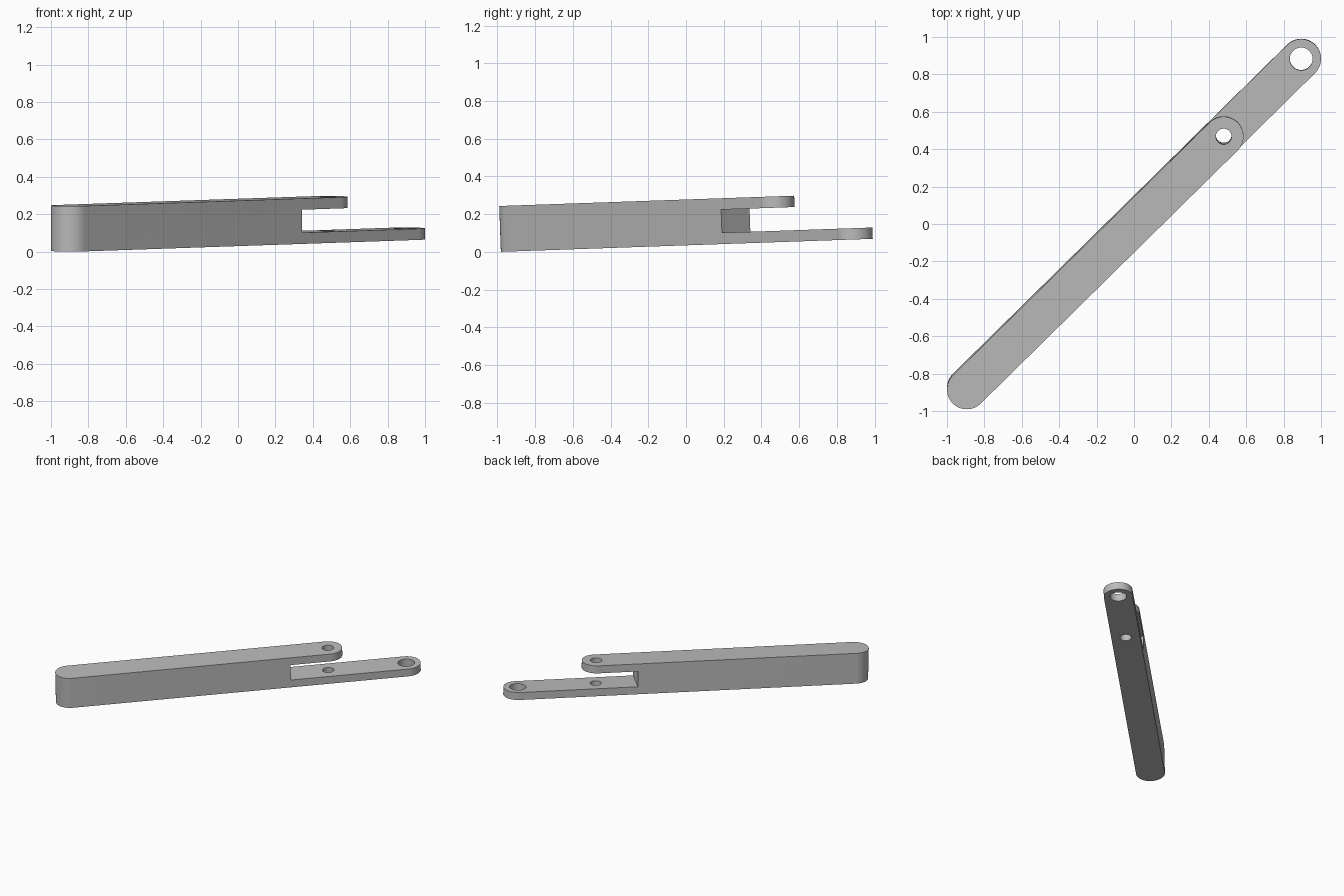
import bpy
import bmesh
from math import pi, cos, sin, radians
from mathutils import Matrix, Vector

cube = bpy.data.objects.get("Cube")
if cube:
    bpy.data.objects.remove(cube, do_unlink=True)

# Main dimensions, measured along the bar from its rear rounding centre
RADIUS = 0.106
HEIGHT = 0.243
PLATE = 0.06
LENGTH = 2.51
LUG = 1.928
WALL = 1.631

grey = bpy.data.materials.new("plain grey")
grey.use_nodes = True
grey.diffuse_color = (0.5, 0.5, 0.5, 1)
bsdf = next(n for n in grey.node_tree.nodes if n.type == "BSDF_PRINCIPLED")
bsdf.inputs["Base Color"].default_value = grey.diffuse_color


def arc(cx, r, start, end, steps):
    angles = [start + (end - start) * i / steps for i in range(steps + 1)]
    return [(cx + r * cos(a), r * sin(a)) for a in angles]


def prism(name, outline, z0, z1):
    """Extrude a closed outline between two heights."""
    bm = bmesh.new()
    face = bm.faces.new([bm.verts.new((x, y, z0)) for x, y in outline])
    top = bmesh.ops.extrude_face_region(bm, geom=[face])["geom"]
    moved = [v for v in top if isinstance(v, bmesh.types.BMVert)]
    bmesh.ops.translate(bm, verts=moved, vec=(0, 0, z1 - z0))
    bmesh.ops.recalc_face_normals(bm, faces=bm.faces)
    mesh = bpy.data.meshes.new(name)
    bm.to_mesh(mesh)
    bm.free()
    mesh.materials.append(grey)
    obj = bpy.data.objects.new(name, mesh)
    bpy.context.collection.objects.link(obj)
    return obj


def hole(name, x, r):
    return prism(name, arc(x, r, 0, 2 * pi, 48)[:-1], -0.1, HEIGHT + 0.1)


# Long bar with both ends rounded
bar = prism("forked_link_bar",
            arc(LENGTH, RADIUS, -pi / 2, pi / 2, 32) + arc(0, RADIUS, pi / 2, 3 * pi / 2, 32),
            0, HEIGHT)

# Cutters: fork slot, rounded tip of the shorter upper lug, pin holes
side = 0.2
far = LENGTH + 0.3
cutters = [
    prism("slot_cutter", [(WALL, -side), (far, -side), (far, side), (WALL, side)],
          PLATE, HEIGHT - PLATE),
    prism("lug_tip_cutter",
          [(LUG, -side), (far, -side), (far, side), (LUG, side)]
          + arc(LUG, RADIUS, pi / 2, -pi / 2, 32),
          HEIGHT / 2, HEIGHT + 0.1),
    hole("lug_hole_cutter", LUG, 0.042),
    hole("end_hole_cutter", LENGTH, 0.061),
]
for cutter in cutters:
    cutter.hide_render = True
    mod = bar.modifiers.new(cutter.name, "BOOLEAN")
    mod.operation = "DIFFERENCE"
    mod.solver = "EXACT"
    mod.object = cutter

# Bake the cuts and discard the cutters
bpy.context.view_layer.update()
graph = bpy.context.evaluated_depsgraph_get()
cut_mesh = bpy.data.meshes.new_from_object(bar.evaluated_get(graph))
bar.modifiers.clear()
bar.data = cut_mesh
for cutter in cutters:
    bpy.data.objects.remove(cutter, do_unlink=True)

# Lay the bar on the diagonal and tilt it
place = (Matrix.Translation((0, 0, 0.0343)) @ Matrix.Rotation(radians(2), 4, "X")
         @ Matrix.Translation((-0.894, -0.877, 0)) @ Matrix.Rotation(radians(44.58), 4, "Z"))
cut_mesh.transform(place)

# Rest exactly on the ground, centred
lo = Vector([min(v.co[i] for v in cut_mesh.vertices) for i in range(3)])
hi = Vector([max(v.co[i] for v in cut_mesh.vertices) for i in range(3)])
mid = (lo + hi) / 2
cut_mesh.transform(Matrix.Translation((-mid.x, -mid.y, -lo.z)))

for obj in bpy.context.selected_objects:
    obj.select_set(False)
bar.select_set(True)
bpy.context.view_layer.objects.active = bar
bpy.ops.object.shade_smooth_by_angle(angle=radians(30))
